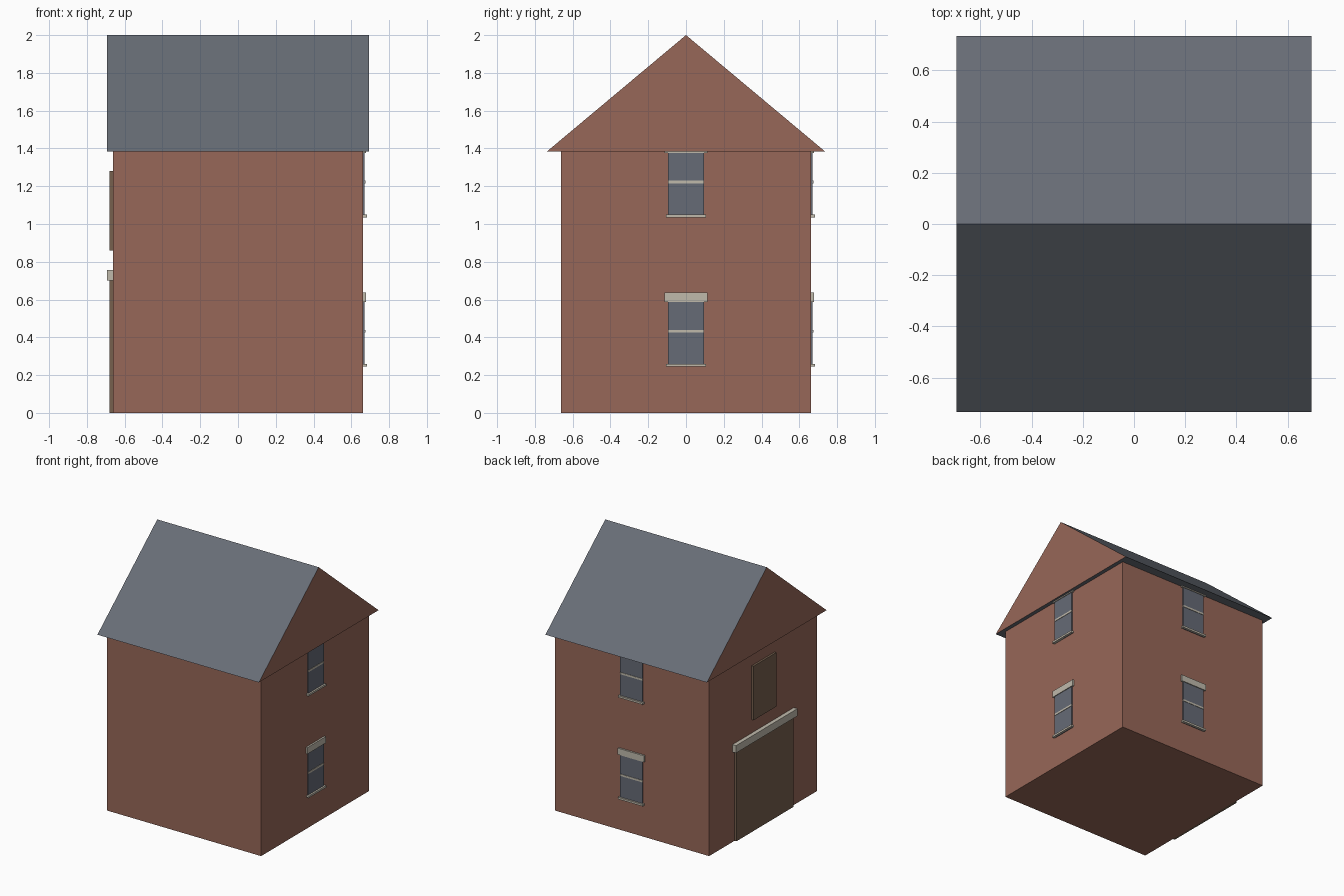
import bpy
from mathutils import Matrix
from math import pi

cube = bpy.data.objects.get("Cube")
if cube:
    bpy.data.objects.remove(cube, do_unlink=True)


def material(name, srgb):
    colour = [(c / 255) ** 2.2 for c in srgb] + [1]
    mat = bpy.data.materials.new(name)
    mat.use_nodes = True
    mat.diffuse_color = colour
    mat.node_tree.nodes["Principled BSDF"].inputs["Base Color"].default_value = colour
    return mat


BRICK = material("red brick", (150, 103, 89))
SLATE = material("grey slate", (104, 109, 118))
GLASS = material("blue grey glass", (102, 106, 117))
STONE = material("pale stone", (190, 184, 170))
WOOD = material("brown wood", (117, 96, 79))


def mesh_object(name, verts, faces, mats):
    mesh = bpy.data.meshes.new(name)
    mesh.from_pydata(verts, [], faces)
    for mat in mats:
        mesh.materials.append(mat)
    obj = bpy.data.objects.new(name, mesh)
    bpy.context.collection.objects.link(obj)
    return obj


def box(name, x, y, z, mat, turn=0):
    """Box from three ranges, turned about the vertical axis of the house."""
    verts = [(a, b, c) for a in x for b in y for c in z]
    faces = [(0, 1, 3, 2), (4, 6, 7, 5), (0, 4, 5, 1),
             (2, 3, 7, 6), (0, 2, 6, 4), (1, 5, 7, 3)]
    obj = mesh_object(name, verts, faces, [mat])
    obj.data.transform(Matrix.Rotation(turn, 4, "Z"))
    return obj


WALL = 0.663
EAVES = 1.385


def fitting(name, half_width, z, depth, mat, turn):
    """Piece standing proud of a wall, centred on it."""
    return box(name, (WALL - 0.005, WALL + depth), (-half_width, half_width), z, mat, turn)


# Brick body
box("walls", (-WALL, WALL), (-WALL, WALL), (0, EAVES), BRICK)

# Gabled roof: slate slopes and underside, brick gable ends
profile = [(-0.735, EAVES), (0.735, EAVES), (0, 2)]
roof = mesh_object("roof", [(x, y, z) for x in (-0.694, 0.694) for y, z in profile],
                   [(0, 2, 1), (3, 4, 5), (0, 1, 4, 3), (1, 2, 5, 4), (2, 0, 3, 5)],
                   [SLATE, BRICK])
for face in roof.data.polygons:
    face.material_index = int(abs(face.normal.x) > 0.9)

# Sash windows on the side and back walls, two storeys each
for side, turn in (("side", 0), ("back", pi / 2)):
    for floor, base in (("lower", 0.245), ("upper", 1.035)):
        label = f"{side}_{floor}_window"
        fitting(label + "_glass", 0.096, (base, base + 0.345), 0.008, GLASS, turn)
        fitting(label + "_sill", 0.107, (base, base + 0.015), 0.021, STONE, turn)
        fitting(label + "_bar", 0.096, (base + 0.18, base + 0.195), 0.011, STONE, turn)
        fitting(label + "_lintel", 0.113, (base + 0.342, base + 0.392), 0.014, STONE, turn)

# Wide ground door with stone lintel, and loft door above
fitting("ground_door", 0.35, (0, 0.7), 0.016, WOOD, pi)
fitting("door_lintel", 0.378, (0.7, 0.757), 0.031, STONE, pi)
fitting("loft_door", 0.14, (0.86, 1.28), 0.016, WOOD, pi)
